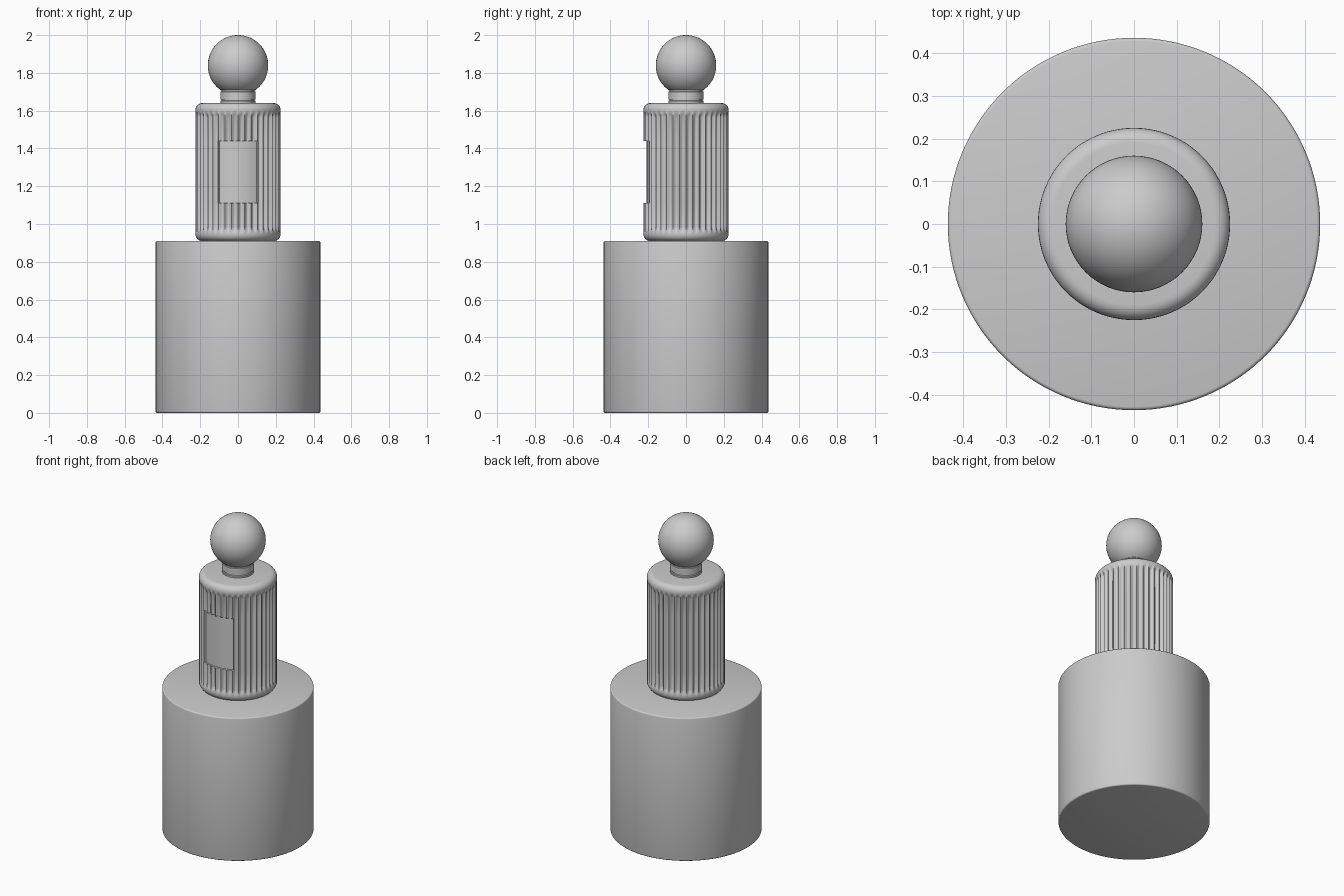
import bpy, bmesh, math

cube = bpy.data.objects.get("Cube")
if cube:
    bpy.data.objects.remove(cube, do_unlink=True)

grey = bpy.data.materials.new("light_grey")
grey.use_nodes = True
colour = (0.6, 0.6, 0.6, 1)
grey.diffuse_color = colour
grey.node_tree.nodes["Principled BSDF"].inputs["Base Color"].default_value = colour


def lathe(name, profile, segments, shape=None):
    """Spin (radius, z) points; shape(radius, z, angle) may adjust the radius."""
    bm = bmesh.new()
    rings = []
    for r, z in profile:
        ring = []
        for i in range(segments):
            a = 2 * math.pi * i / segments
            rr = shape(r, z, a) if shape else r
            ring.append(bm.verts.new((rr * math.sin(a), -rr * math.cos(a), z)))
        rings.append(ring)
    for low, high in zip(rings, rings[1:]):
        for i in range(segments):
            j = (i + 1) % segments
            bm.faces.new((low[i], low[j], high[j], high[i]))
    bm.faces.new(rings[0][::-1])
    bm.faces.new(rings[-1])
    mesh = bpy.data.meshes.new(name)
    bm.to_mesh(mesh)
    bm.free()
    return finish(bpy.data.objects.new(name, mesh))


def finish(obj):
    if obj.name not in bpy.context.scene.collection.all_objects:
        bpy.context.scene.collection.objects.link(obj)
    obj.data.materials.append(grey)
    bpy.ops.object.select_all(action='DESELECT')
    obj.select_set(True)
    bpy.context.view_layer.objects.active = obj
    bpy.ops.object.shade_smooth_by_angle(angle=math.radians(35))
    return obj


def rounded(radius, bottom, top, fillet, steps=6):
    """Side profile of a cylinder with rounded rims, as lower and upper arcs."""
    arc = [math.pi / 2 * i / steps for i in range(steps + 1)]
    low = [(radius - fillet + fillet * math.sin(a), bottom + fillet - fillet * math.cos(a)) for a in arc]
    high = [(r, bottom + top - z) for r, z in reversed(low)]
    return low, high


# Plinth
low, high = rounded(0.436, 0, 0.91, 0.008, 3)
lathe("base_cylinder", low + high, 128)

# Fluted body with a recessed curved panel on the front
FLUTES = 40
PANEL_ANGLE = 0.49
PANEL_BOTTOM, PANEL_TOP = 1.11, 1.44


def fluted(r, z, a):
    turn = min(a, 2 * math.pi - a)
    if turn < PANEL_ANGLE and PANEL_BOTTOM < z < PANEL_TOP:
        return 0.208
    fade = max(0, min(1, (z - 0.955) / 0.03, (1.595 - z) / 0.03))
    groove = 0.5 - 0.5 * math.cos(FLUTES * a)
    return r - 0.014 * fade * groove ** 0.7


low, high = rounded(0.225, 0.91, 1.64, 0.035)
heights = [0.955, 0.965, 0.975, 0.985, PANEL_BOTTOM, PANEL_BOTTOM + 0.001,
           PANEL_TOP - 0.001, PANEL_TOP, 1.565, 1.575, 1.585, 1.595]
lathe("fluted_body", low + [(0.225, z) for z in heights] + high, FLUTES * 12, fluted)

# Neck collar with a shallow groove near each end
neck = [(0.09, 1.63), (0.093, 1.648), (0.093, 1.652), (0.088, 1.654), (0.088, 1.658),
        (0.093, 1.66), (0.093, 1.7), (0.088, 1.702), (0.088, 1.706), (0.093, 1.708),
        (0.093, 1.715), (0.089, 1.72)]
lathe("neck_collar", neck, 64)

# Ball stopper
bpy.ops.mesh.primitive_uv_sphere_add(segments=64, ring_count=32, radius=0.16, location=(0, 0, 1.84))
ball = bpy.context.object
ball.name = "ball_stopper"
finish(ball)
